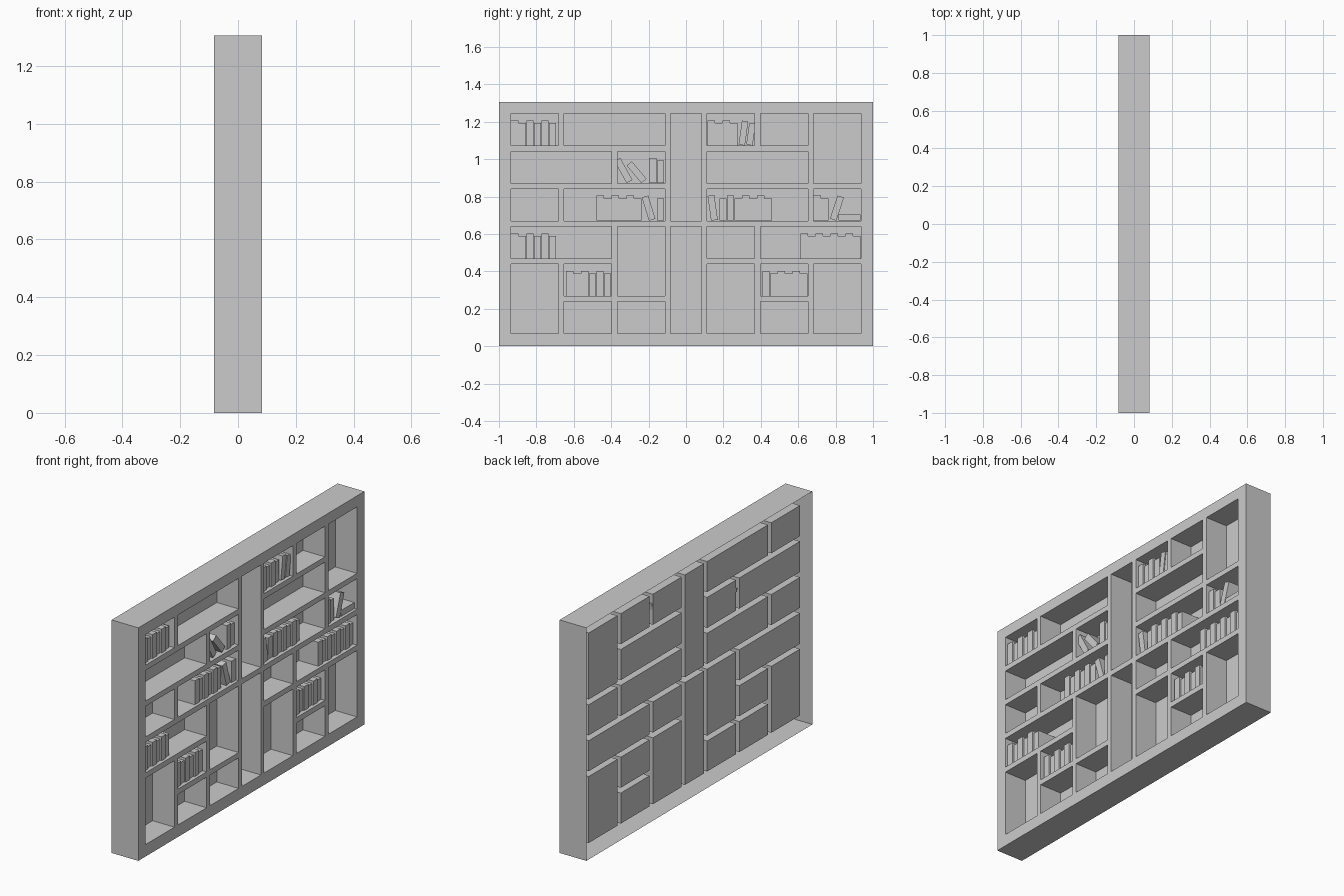
import bpy, bmesh
from math import radians, sin, cos
from mathutils import Vector

if "Cube" in bpy.data.objects:
    bpy.data.objects.remove(bpy.data.objects["Cube"])

FRONT, REAR, BACK = 0.083, -0.083, -0.052   # front plane, frame rear, cell backs
HEIGHT = 1.305

# grid of columns (left to right) and rows (bottom to top)
right_cols = [(0.113, 0.367), (0.397, 0.651), (0.681, 0.935)]
cols = [(-b, -a) for a, b in reversed(right_cols)] + [(-0.084, 0.084)] + right_cols
rows = [(0.067 + 0.201 * i, 0.238 + 0.201 * i) for i in range(6)]

# compartments: first column, last column, first row, last row
cells = [
    (0, 0, 5, 5), (1, 2, 5, 5), (3, 3, 3, 5), (4, 4, 5, 5), (5, 5, 5, 5), (6, 6, 4, 5),
    (0, 1, 4, 4), (2, 2, 4, 4), (4, 5, 4, 4),
    (0, 0, 3, 3), (1, 2, 3, 3), (4, 5, 3, 3), (6, 6, 3, 3),
    (0, 1, 2, 2), (2, 2, 1, 2), (3, 3, 0, 2), (4, 4, 2, 2), (5, 6, 2, 2),
    (0, 0, 0, 1), (1, 1, 1, 1), (4, 4, 0, 1), (5, 5, 1, 1), (6, 6, 0, 1),
    (1, 1, 0, 0), (2, 2, 0, 0), (5, 5, 0, 0),
]


def to_object(bm, name):
    me = bpy.data.meshes.new(name)
    bm.to_mesh(me)
    bm.free()
    ob = bpy.data.objects.new(name, me)
    bpy.context.collection.objects.link(ob)
    return ob


# bookcase: front plate with pockets pushed in and an outer shell open at the rear
def build_bookcase():
    ys = [-1.0] + [v for c in cols for v in c] + [1.0]
    zs = [0.0] + [v for r in rows for v in r] + [HEIGHT]
    bm = bmesh.new()
    vs = [[bm.verts.new((FRONT, y, z)) for z in zs] for y in ys]
    faces = {}
    for i in range(len(ys) - 1):
        for j in range(len(zs) - 1):
            faces[i, j] = bm.faces.new((vs[i][j], vs[i + 1][j], vs[i + 1][j + 1], vs[i][j + 1]))
    rim = [e for e in bm.edges if e.is_boundary]

    def push(geom, x):
        for v in geom:
            if isinstance(v, bmesh.types.BMVert):
                v.co.x = x

    for c0, c1, r0, r1 in cells:
        pocket = [faces[i, j] for i in range(2 * c0 + 1, 2 * c1 + 2)
                  for j in range(2 * r0 + 1, 2 * r1 + 2)]
        push(bmesh.ops.extrude_face_region(bm, geom=pocket)["geom"], BACK)
        old = [f for f in pocket if f.is_valid]
        if old:
            bmesh.ops.delete(bm, geom=old, context='FACES')
    push(bmesh.ops.extrude_edge_only(bm, edges=rim)["geom"], REAR)

    bmesh.ops.recalc_face_normals(bm, faces=bm.faces)
    if faces[0, 0].normal.x < 0:
        bmesh.ops.reverse_faces(bm, faces=bm.faces)
    to_object(bm, "bookcase")


# one book standing at y on a shelf, leaning by angle (positive leans to +y)
def add_book(bm, y, z, w, h, angle=0.0, front=0.068):
    a = radians(angle)
    lift = w / 2 * abs(sin(a))
    prof = []
    for u, v in ((-w / 2, 0), (w / 2, 0), (w / 2, h), (-w / 2, h)):
        prof.append((y + u * cos(a) + v * sin(a), z + lift - u * sin(a) + v * cos(a)))
    back = [bm.verts.new((BACK + 0.002, p, q)) for p, q in prof]
    fore = [bm.verts.new((front, p, q)) for p, q in prof]
    bm.faces.new(fore)
    bm.faces.new(back[::-1])
    for i in range(4):
        k = (i + 1) % 4
        bm.faces.new((back[i], back[k], fore[k], fore[i]))


W, TALL, SHORT = 0.0402, 0.134, 0.12


# upright run of alternating tall and short books, plus any leaning ones
def book_row(name, row, start, count, tall_first=True, leaning=()):
    z = rows[row][0] + 0.001
    bm = bmesh.new()
    for i in range(count):
        tall = (i % 2 == 0) == tall_first
        add_book(bm, start + W * (i + 0.5), z, W - 0.001, TALL if tall else SHORT,
                 front=0.068 if tall else 0.06)
    for y, w, h, angle in leaning:
        add_book(bm, y, z, w, h, angle)
    to_object(bm, name)


build_bookcase()
book_row("books_top_left", 5, -0.935, 6)
book_row("books_top_right", 5, 0.115, 4, leaning=[(0.298, 0.034, 0.13, 8), (0.339, 0.034, 0.118, 8)])
book_row("books_upper_left", 4, -0.197, 2,
         leaning=[(-0.302, 0.036, 0.135, -29), (-0.225, 0.036, 0.122, -40)])
book_row("books_middle_left", 3, -0.479, 6,
         leaning=[(-0.181, 0.036, 0.13, -17), (-0.136, 0.038, SHORT, 0)])
book_row("books_middle_right", 3, 0.178, 7, tall_first=False, leaning=[(0.152, 0.036, 0.134, -8)])
book_row("books_middle_far_right", 3, 0.682, 2,
         leaning=[(0.787, 0.036, 0.13, 18), (0.874, 0.117, 0.034, 0)])
book_row("books_lower_left", 2, -0.935, 6)
book_row("books_lower_right", 2, 0.612, 8)
book_row("books_bottom_left", 1, -0.641, 6)
book_row("books_bottom_right", 1, 0.408, 6)
